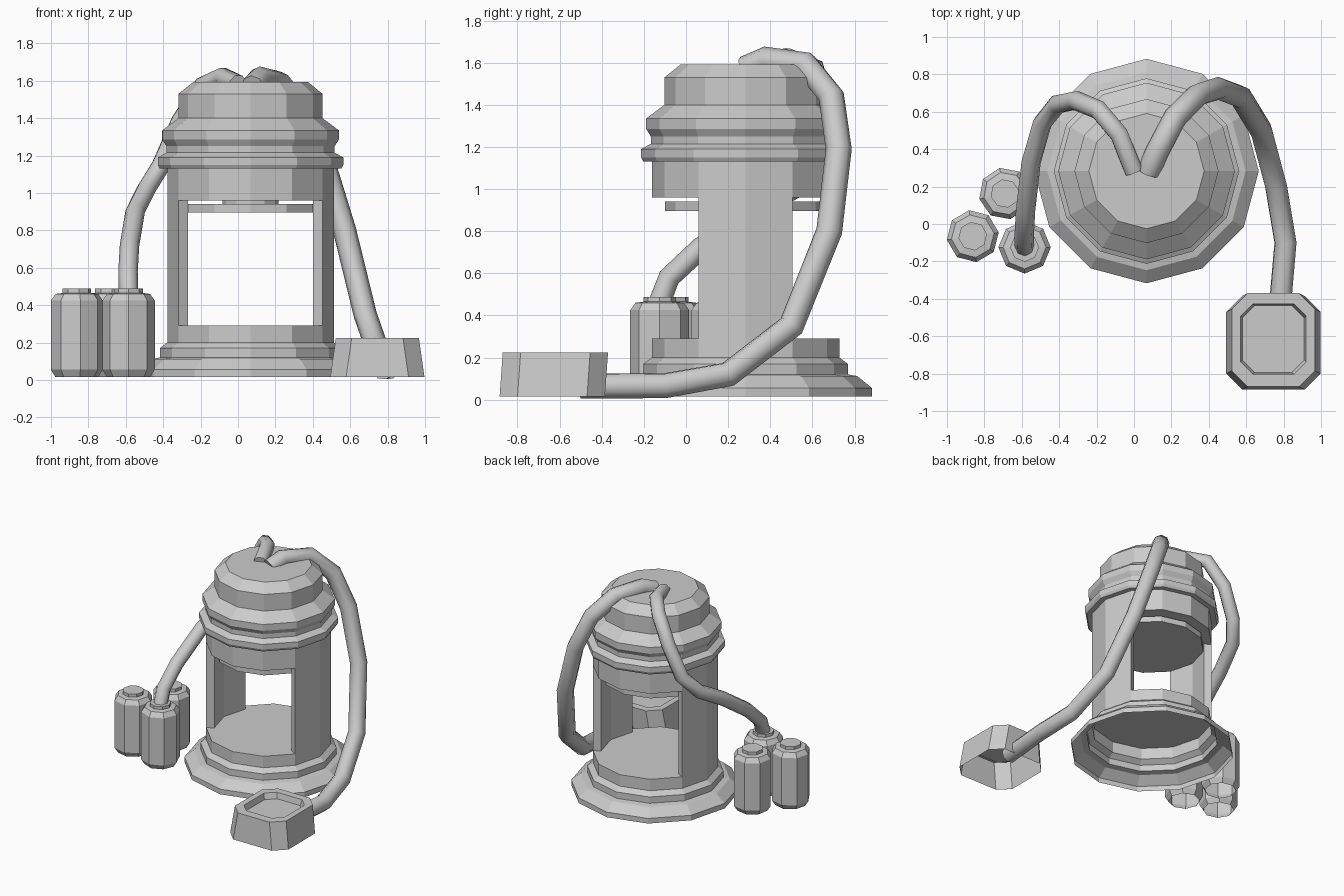
import bpy, bmesh
from math import sin, cos, pi, radians

if "Cube" in bpy.data.objects:
    bpy.data.objects.remove(bpy.data.objects["Cube"])

CX, CY = 0.067, 0.283   # axis of the lantern body


def make_object(name, bm):
    bmesh.ops.recalc_face_normals(bm, faces=bm.faces)
    me = bpy.data.meshes.new(name)
    bm.to_mesh(me)
    bm.free()
    ob = bpy.data.objects.new(name, me)
    bpy.context.collection.objects.link(ob)
    return ob


def loft(name, rings, cap_start=False, cap_end=False):
    """Skin a list of equally long point rings."""
    bm = bmesh.new()
    loops = [[bm.verts.new(p) for p in ring] for ring in rings]
    n = len(loops[0])
    for a, b in zip(loops, loops[1:]):
        for i in range(n):
            j = (i + 1) % n
            bm.faces.new((a[i], a[j], b[j], b[i]))
    if cap_start:
        bm.faces.new(loops[0])
    if cap_end:
        bm.faces.new(loops[-1])
    return make_object(name, bm)


def lathe(name, profile, x, y, sides, turn=0.0, **caps):
    rings = [[(x + r * cos(turn + 2 * pi * i / sides),
               y + r * sin(turn + 2 * pi * i / sides), z) for i in range(sides)]
             for r, z in profile]
    return loft(name, rings, **caps)


def hose(name, points, radius):
    cu = bpy.data.curves.new(name, 'CURVE')
    cu.dimensions = '3D'
    cu.bevel_depth = radius
    cu.bevel_resolution = 2
    cu.use_fill_caps = True
    sp = cu.splines.new('POLY')
    sp.points.add(len(points) - 1)
    for p, co in zip(sp.points, points):
        p.co = (*co, 1)
    ob = bpy.data.objects.new(name, cu)
    bpy.context.collection.objects.link(ob)
    bpy.ops.object.select_all(action='DESELECT')
    ob.select_set(True)
    bpy.context.view_layer.objects.active = ob
    bpy.ops.object.convert(target='MESH')
    bpy.ops.object.shade_smooth_by_angle(angle=radians(50))


# Hollow stepped base with chamber floor
lathe("base", [(.6, .015), (.6, .055), (.53, .112), (.485, .12), (.485, .17),
               (.445, .2), (.445, .29)], CX, CY, 12, cap_end=True)

# Head with collars and bevelled cap
lathe("head", [(.445, .96), (.445, 1.13), (.485, 1.13), (.496, 1.15), (.496, 1.19),
               (.45, 1.215), (.45, 1.25), (.472, 1.285), (.472, 1.335), (.385, 1.4),
               (.385, 1.53), (.308, 1.592)], CX, CY, 12, cap_start=True, cap_end=True)

# Ceiling plate hung on a short neck
lathe("ceiling_plate", [(.383, .895), (.383, .94)], CX, CY, 12,
      cap_start=True, cap_end=True)
lathe("ceiling_neck", [(.15, .935), (.15, .965)], CX, CY, 12)

# Two thick wall posts between the front and back openings
for side, name in ((1, "right_post"), (-1, "left_post")):
    outline = [(CX + side * r * cos(radians(a)), CY + r * sin(radians(a)))
               for r, angles in ((.445, (-30, 0, 30)), (.387, (30, 0, -30)))
               for a in angles]
    loft(name, [[(x, y, z) for x, y in outline] for z in (.29, .96)])

# Three canisters, open underneath
for i, (x, y) in enumerate(((-.69, .163), (-.862, -.065), (-.585, -.125))):
    lathe(f"canister_{i + 1}", [(.115, .015), (.14, .055), (.14, .425), (.115, .46),
                                (.077, .465), (.077, .488)],
          x, y, 8, turn=radians((12, 8, 0)[i]), cap_end=True)


# Control box: chamfered rectangle with a recessed top
def chamfered(cx, cy, hx, hy, c, z):
    return [(cx + sx * px, cy + sy * py, z) for sx, sy, px, py in (
        (1, -1, hx, hy - c), (1, 1, hx, hy - c), (1, 1, hx - c, hy), (-1, 1, hx - c, hy),
        (-1, 1, hx, hy - c), (-1, -1, hx, hy - c), (-1, -1, hx - c, hy), (1, -1, hx - c, hy))]


loft("control_box", [chamfered(.745, -.635, .252, .25, .085, .015),
                     chamfered(.745, -.62, .222, .25, .085, .225),
                     chamfered(.745, -.615, .175, .188, .065, .225),
                     chamfered(.745, -.615, .165, .178, .065, .18)], cap_end=True)

# Hoses from the cap down to a canister and to the control box
hose("canister_hose", [(-.585, -.13, .45), (-.588, -.08, .58), (-.58, .07, .72),
                       (-.55, .33, .9), (-.49, .54, 1.02), (-.41, .64, 1.15),
                       (-.31, .66, 1.38), (-.19, .61, 1.57), (-.08, .48, 1.62),
                       (0, .28, 1.58)], .052)
hose("box_hose", [(.08, .28, 1.57), (.12, .38, 1.615), (.22, .57, 1.59), (.34, .69, 1.44),
                  (.45, .725, 1.19), (.57, .68, .8), (.68, .5, .35), (.76, .2, .12),
                  (.81, -.1, .066), (.775, -.5, .064)], .062)
